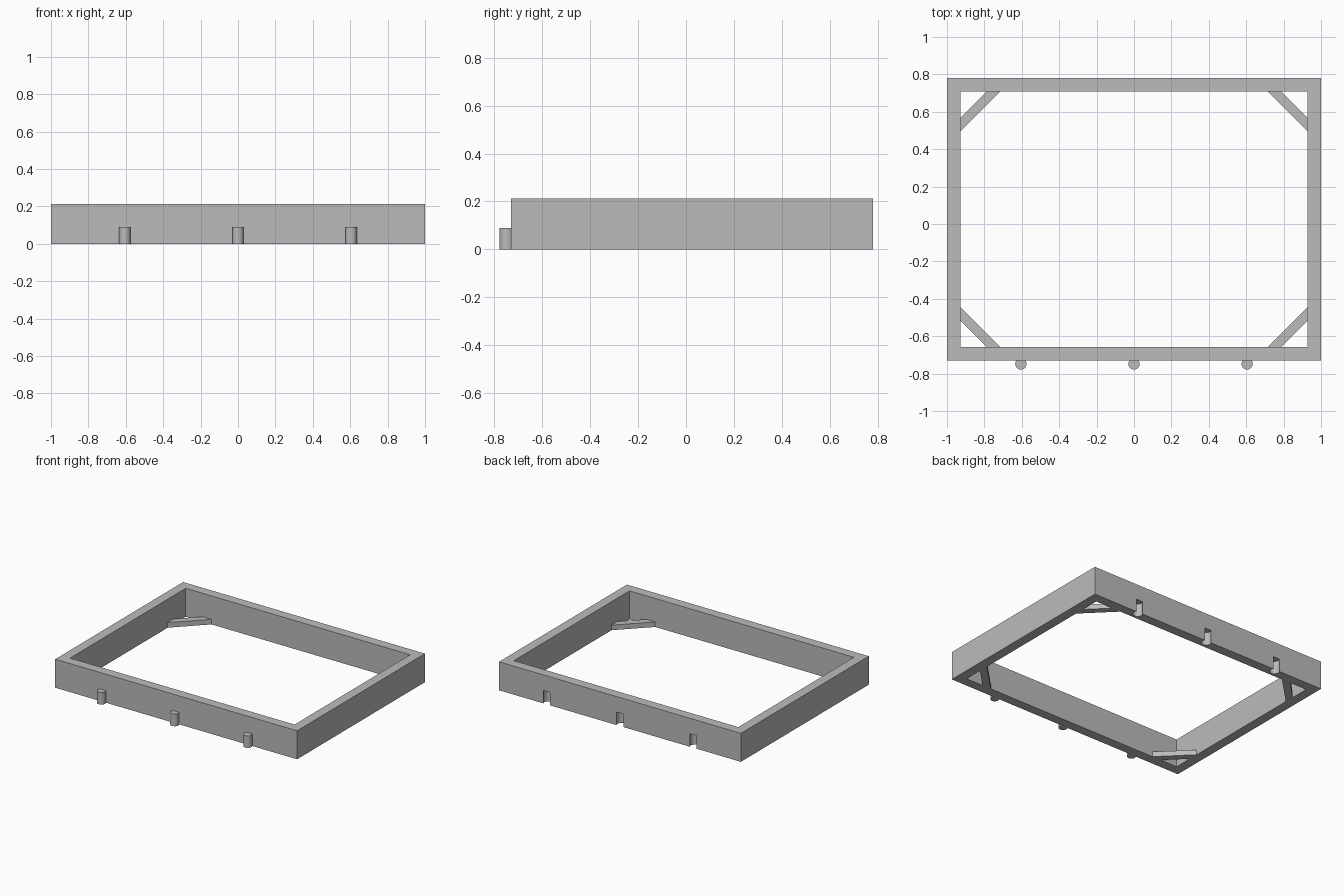
import bpy
import bmesh

if "Cube" in bpy.data.objects:
    bpy.data.objects.remove(bpy.data.objects["Cube"], do_unlink=True)

# Overall sizes
X, FRONT, BACK = 1.0, -0.73, 0.78
WALL, HEIGHT = 0.072, 0.213
PEG_X = (-0.605, 0, 0.605)

grey = bpy.data.materials.new("plain grey")
grey.use_nodes = True
colour = (0.5, 0.5, 0.5, 1)
grey.diffuse_color = colour
grey.node_tree.nodes["Principled BSDF"].inputs["Base Color"].default_value = colour


def finish(bm, name):
    bmesh.ops.recalc_face_normals(bm, faces=bm.faces)
    mesh = bpy.data.meshes.new(name)
    bm.to_mesh(mesh)
    bm.free()
    mesh.materials.append(grey)
    obj = bpy.data.objects.new(name, mesh)
    bpy.context.collection.objects.link(obj)
    return obj


def prism(outline, height, name):
    bm = bmesh.new()
    base = bm.faces.new([bm.verts.new((x, y, 0)) for x, y in outline])
    top = bmesh.ops.extrude_face_region(bm, geom=[base])["geom"]
    verts = [v for v in top if isinstance(v, bmesh.types.BMVert)]
    bmesh.ops.translate(bm, verts=verts, vec=(0, 0, height))
    return finish(bm, name)


def cylinder(x, y, radius, bottom, top, name):
    bpy.ops.mesh.primitive_cylinder_add(
        vertices=32, radius=radius, depth=top - bottom, location=(x, y, (bottom + top) / 2))
    obj = bpy.context.object
    obj.name = name
    obj.data.materials.append(grey)
    return obj


def smooth(obj):
    bpy.ops.object.select_all(action="DESELECT")
    obj.select_set(True)
    bpy.context.view_layer.objects.active = obj
    bpy.ops.object.shade_smooth_by_angle()


# Open rectangular frame: outer and inner rings bridged into four walls
bm = bmesh.new()
loops = []
for inset in (0, WALL):
    for z in (0, HEIGHT):
        x, y0, y1 = X - inset, FRONT + inset, BACK - inset
        loops.append([bm.verts.new((px, py, z))
                      for px, py in ((-x, y0), (x, y0), (x, y1), (-x, y1))])
outer_low, outer_high, inner_low, inner_high = loops
for a, b in ((outer_low, outer_high), (outer_high, inner_high),
             (inner_high, inner_low), (inner_low, outer_low)):
    for i in range(4):
        j = (i + 1) % 4
        bm.faces.new((a[i], a[j], b[j], b[i]))
frame = finish(bm, "frame")

# Round sockets cut up into the bottom of the back wall
for x in PEG_X:
    cutter = cylinder(x, BACK - 0.02, 0.034, -0.05, 0.097, "socket_cutter")
    cutter.hide_render = True
    cut = frame.modifiers.new("socket", "BOOLEAN")
    cut.operation = "DIFFERENCE"
    cut.solver = "EXACT"
    cut.object = cutter
    bpy.ops.object.select_all(action="DESELECT")
    bpy.context.view_layer.objects.active = frame
    frame.select_set(True)
    bpy.ops.object.modifier_apply(modifier=cut.name)
    bpy.data.objects.remove(cutter, do_unlink=True)
smooth(frame)

# Matching pegs along the front wall
for x, side in zip(PEG_X, ("right", "middle", "left")):
    smooth(cylinder(x, FRONT - 0.018, 0.03, 0, 0.09, "peg_" + side))

# Diagonal braces across the inner corners
NEAR, FAR = 0.14, 0.213
for sx, side in ((-1, "right"), (1, "left")):
    for sy, wall, end in ((1, FRONT, "front"), (-1, BACK, "back")):
        cx, cy = sx * (X - WALL), wall + sy * WALL
        outline = [(cx - sx * NEAR, cy), (cx - sx * FAR, cy),
                   (cx, cy + sy * FAR), (cx, cy + sy * NEAR)]
        prism(outline, 0.038, f"brace_{end}_{side}")
